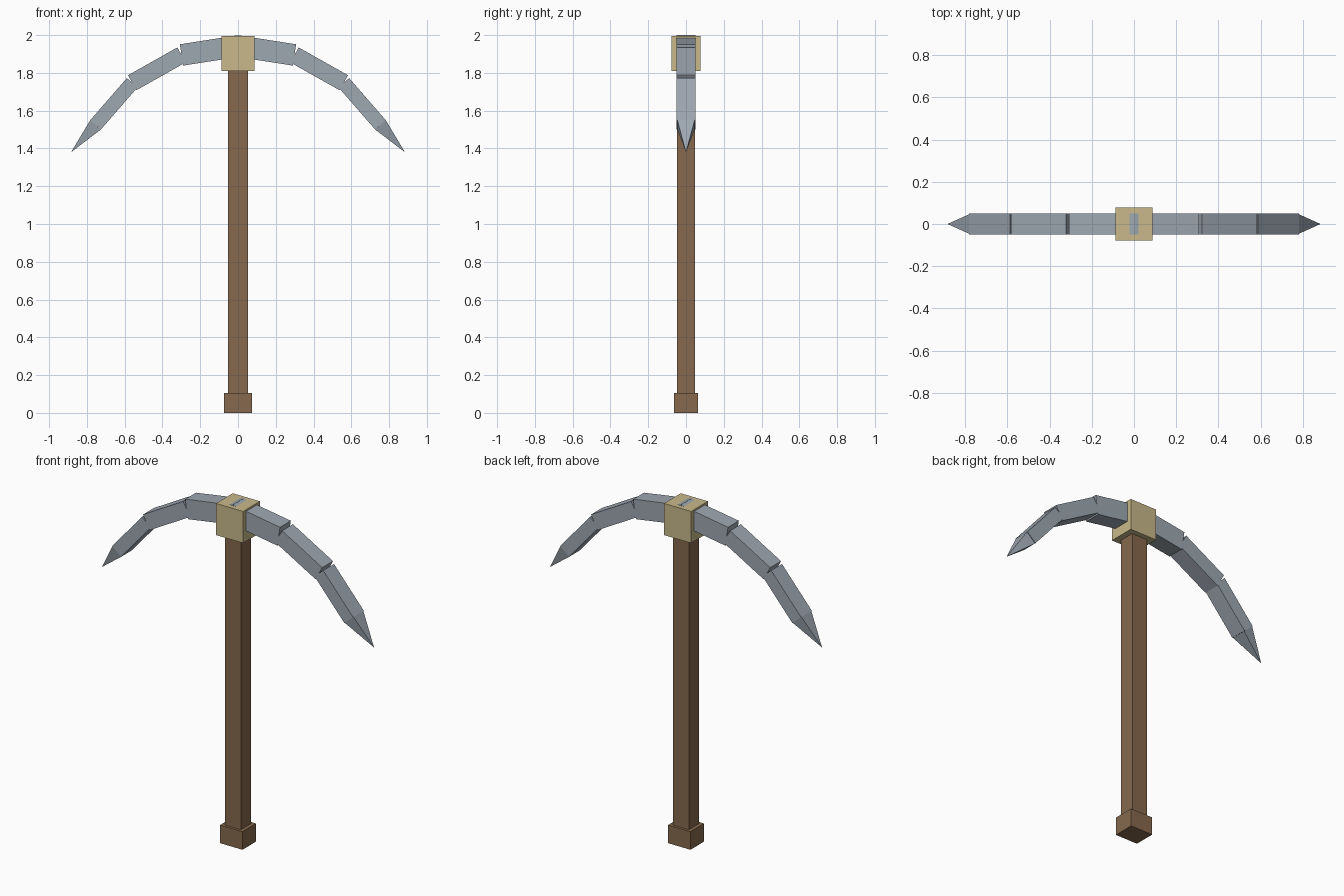
import bpy, bmesh
from mathutils import Vector

if "Cube" in bpy.data.objects:
    bpy.data.objects.remove(bpy.data.objects["Cube"])


def material(name, srgb):
    lin = [((c / 255 + 0.055) / 1.055) ** 2.4 for c in srgb]
    m = bpy.data.materials.new(name)
    m.diffuse_color = (*lin, 1)
    m.use_nodes = True
    m.node_tree.nodes["Principled BSDF"].inputs["Base Color"].default_value = m.diffuse_color
    return m


wood = material("brown wood", (134, 105, 77))
brass = material("pale brass", (200, 185, 138))
steel = material("blue grey steel", (158, 167, 177))


def finish(name, bm, mat):
    bmesh.ops.recalc_face_normals(bm, faces=bm.faces)
    mesh = bpy.data.meshes.new(name)
    bm.to_mesh(mesh)
    bm.free()
    mesh.materials.append(mat)
    obj = bpy.data.objects.new(name, mesh)
    bpy.context.collection.objects.link(obj)
    return obj


def box(name, sx, sy, z0, z1, mat):
    bm = bmesh.new()
    bmesh.ops.create_cube(bm, size=1)
    for v in bm.verts:
        v.co = (v.co.x * sx, v.co.y * sy, z0 + (v.co.z + 0.5) * (z1 - z0))
    return finish(name, bm, mat)


def blade(name, start, end, height, depth, pointed, side):
    """Bar (or pyramid) running from start to end in the xz plane."""
    a, b = (Vector((p[0], 0, p[1])) for p in (start, end))
    d = (b - a).normalized()
    up = Vector((-d.z, 0, d.x)) * height / 2
    out = Vector((0, depth / 2, 0))
    ring = [up + out, up - out, -up - out, -up + out]
    bm = bmesh.new()
    base = [bm.verts.new(a + r) for r in ring]
    bm.faces.new(base)
    if pointed:
        tip = bm.verts.new(b)
        for i in range(4):
            bm.faces.new((base[i], base[(i + 1) % 4], tip))
    else:
        far = [bm.verts.new(b + r) for r in ring]
        bm.faces.new(far)
        for i in range(4):
            j = (i + 1) % 4
            bm.faces.new((base[i], base[j], far[j], far[i]))
    for v in bm.verts:
        v.co.x *= side
    finish(name, bm, steel)


# Handle, end knob and collar
box("handle", 0.104, 0.095, 0.05, 1.86, wood)
box("end_knob", 0.146, 0.126, 0, 0.106, wood)
box("collar", 0.176, 0.156, 1.81, 1.996, brass)

# Curved head: three bars getting thinner, then a point, on each side
nodes = [(-0.008, 1.943), (0.299, 1.895), (0.56, 1.748), (0.754, 1.525), (0.884, 1.38)]
heights = [0.114, 0.091, 0.075, 0.075]
for side, label in ((1, "right"), (-1, "left")):
    for i, h in enumerate(heights):
        pointed = i == 3
        part = "tip" if pointed else f"bar_{i + 1}"
        blade(f"head_{label}_{part}", nodes[i], nodes[i + 1], h,
              0.092 if pointed else 0.1, pointed, side)
